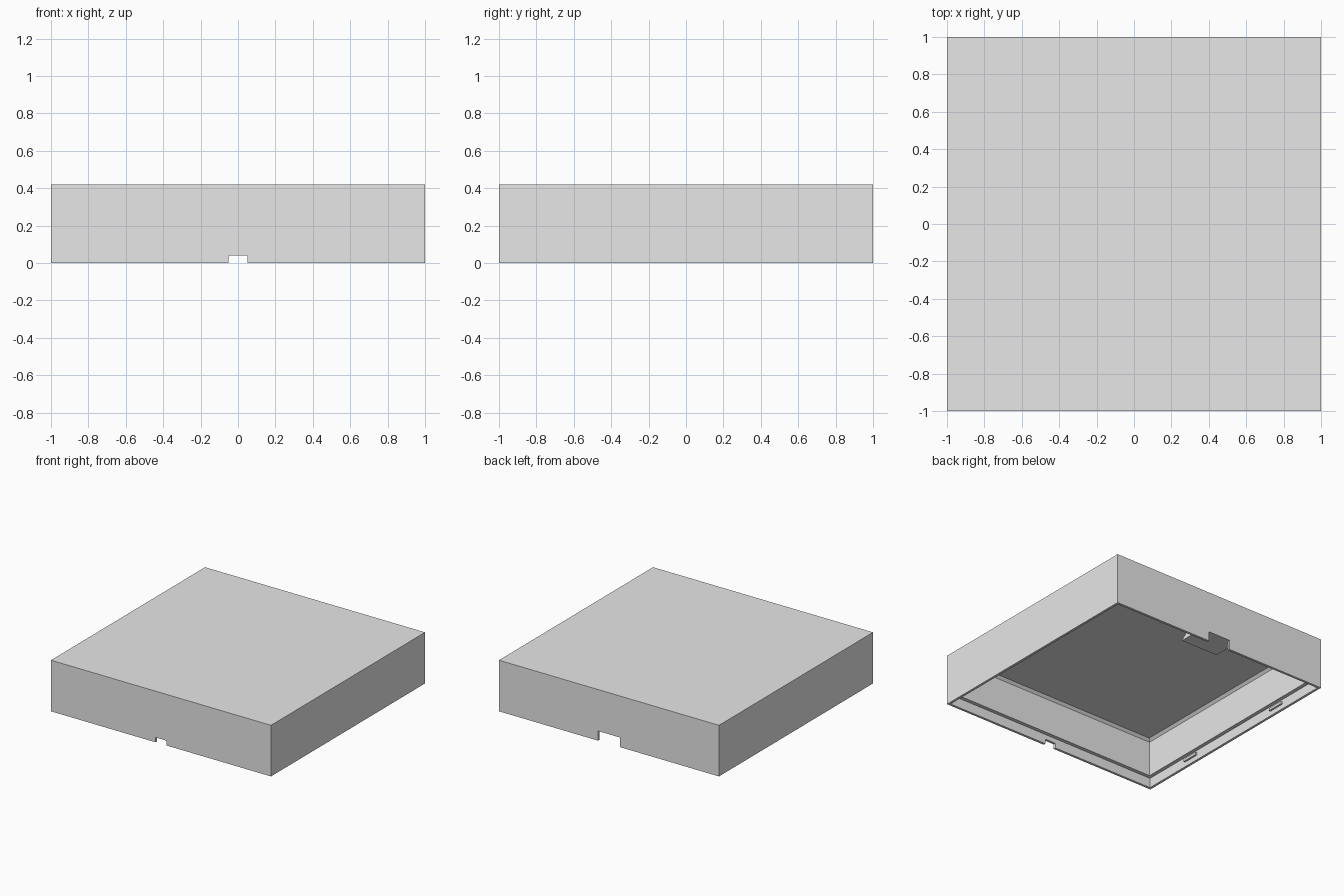
import bpy
import bmesh
from mathutils import Vector

cube = bpy.data.objects.get("Cube")
if cube:
    bpy.data.objects.remove(cube, do_unlink=True)

HEIGHT, LEDGE_Z = 0.42, 0.08
RIM, WALL = 0.02, 0.05

grey = bpy.data.materials.new("light_grey")
grey.use_nodes = True
grey.diffuse_color = (0.8, 0.8, 0.8, 1)
grey.node_tree.nodes["Principled BSDF"].inputs["Base Color"].default_value = (0.8, 0.8, 0.8, 1)


def finish(name, bm):
    bmesh.ops.recalc_face_normals(bm, faces=bm.faces)
    mesh = bpy.data.meshes.new(name)
    bm.to_mesh(mesh)
    bm.free()
    mesh.materials.append(grey)
    obj = bpy.data.objects.new(name, mesh)
    bpy.context.collection.objects.link(obj)
    return obj


def box(name, low, high):
    bm = bmesh.new()
    bmesh.ops.create_cube(bm, size=1)
    low, high = Vector(low), Vector(high)
    for v in bm.verts:
        v.co = (low + high) / 2 + v.co * (high - low)
    return finish(name, bm)


def prism_x(name, profile, half_width):
    """Extrude a (y, z) profile along x, centred on x = 0."""
    bm = bmesh.new()
    face = bm.faces.new([bm.verts.new((-half_width, y, z)) for y, z in profile])
    new = bmesh.ops.extrude_face_region(bm, geom=[face])["geom"]
    verts = [g for g in new if isinstance(g, bmesh.types.BMVert)]
    bmesh.ops.translate(bm, verts=verts, vec=(2 * half_width, 0, 0))
    return finish(name, bm)


def cut(target, cutter):
    cutter.hide_render = True
    mod = target.modifiers.new("cut", "BOOLEAN")
    mod.operation, mod.solver, mod.object = "DIFFERENCE", "EXACT", cutter
    bpy.context.view_layer.objects.active = target
    bpy.ops.object.modifier_apply(modifier=mod.name)
    bpy.data.objects.remove(cutter, do_unlink=True)


# Square shell: outside, thin rim, ledge, thick wall, chamfer and ceiling
sections = [(0, HEIGHT), (0, 0), (RIM, 0), (RIM, LEDGE_Z), (WALL, LEDGE_Z),
            (WALL, 0.37), (WALL + 0.02, 0.39)]
bm = bmesh.new()
rings = []
for inset, z in sections:
    s = 1 - inset
    rings.append([bm.verts.new((x * s, y * s, z))
                  for x, y in ((-1, -1), (1, -1), (1, 1), (-1, 1))])
for a, b in zip(rings, rings[1:]):
    for i in range(4):
        j = (i + 1) % 4
        bm.faces.new((a[i], a[j], b[j], b[i]))
bm.faces.new(rings[0])
bm.faces.new(rings[-1])
shell = finish("case_shell", bm)

# Small front notch and larger back notch in the rim
cut(shell, box("front_notch_cutter", (-0.05, -1.1, -0.1), (0.05, -0.96, 0.04)))
cut(shell, box("back_notch_cutter", (-0.1, 0.97, -0.1), (0.1, 1.1, LEDGE_Z - 0.001)))

# Sloped support block inside the back wall
prism_x("back_support_block",
        [(0.765, LEDGE_Z), (1 - WALL, LEDGE_Z), (1 - WALL, 0.265)], 0.17)

# Snap ridges inside the side rims
for side, sx in (("left", 1), ("right", -1)):
    for place, y in (("front", -0.5), ("back", 0.5)):
        xs = sorted((sx * (1 - RIM + 0.005), sx * (1 - RIM - 0.015)))
        box(f"{side}_{place}_snap_ridge", (xs[0], y - 0.07, 0.04), (xs[1], y + 0.07, 0.06))
